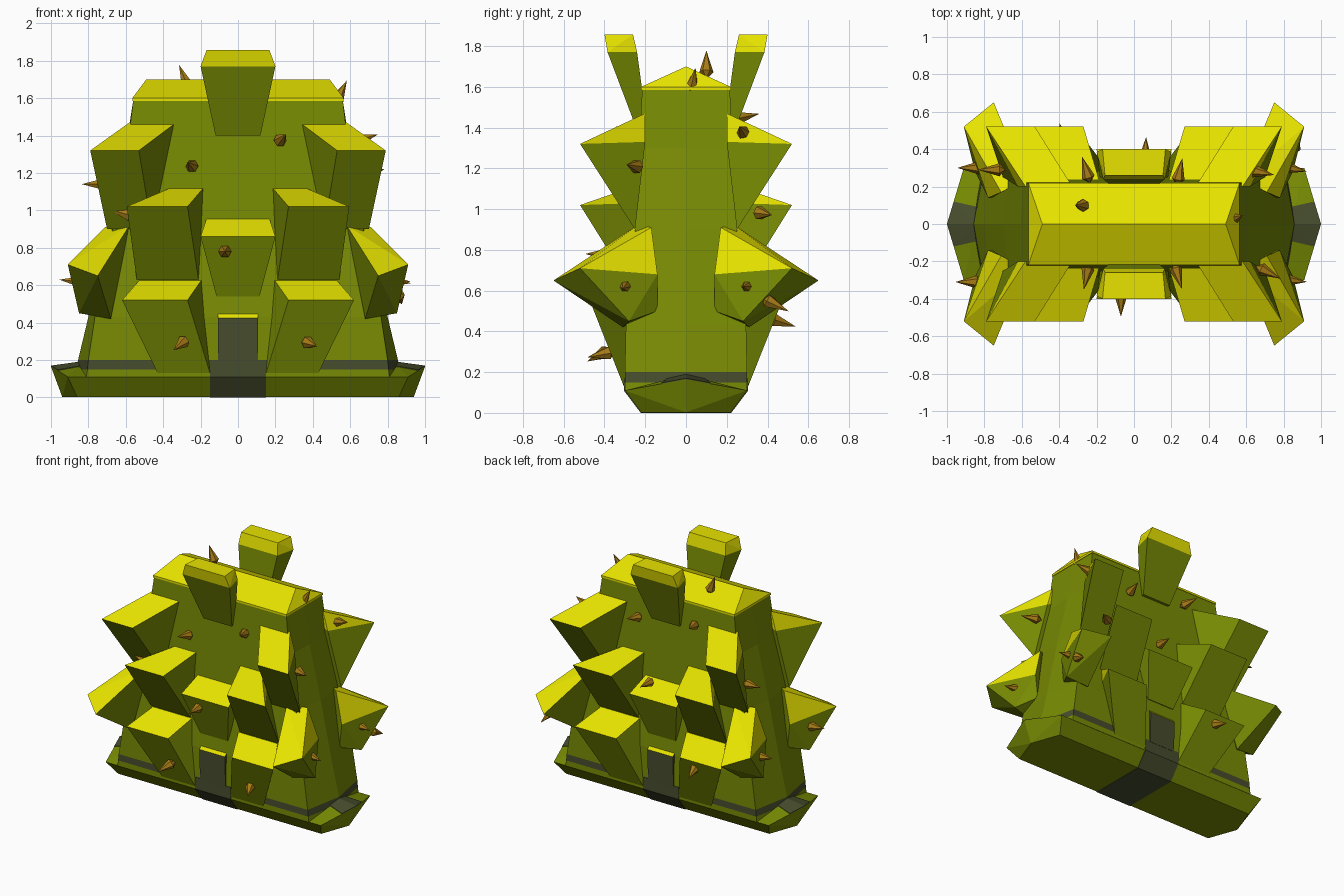
import bpy, bmesh, math
from mathutils import Vector


def mat(name, r, g, b):
    m = bpy.data.materials.new(name)
    m.diffuse_color = (r, g, b, 1)
    return m


GREEN = mat("moss_green", 0.19, 0.26, 0.001)
YELLOW = mat("bright_yellow", 0.80, 0.77, 0.0)
GREY = mat("dark_grey", 0.062, 0.074, 0.026)
BROWN = mat("thorn_brown", 0.39, 0.20, 0.008)


def finish(name, bm, mats, rule=None):
    bmesh.ops.recalc_face_normals(bm, faces=bm.faces[:])
    if rule:
        for f in bm.faces:
            f.normal_update()
            f.material_index = int(rule(f))
    me = bpy.data.meshes.new(name)
    bm.to_mesh(me)
    bm.free()
    for m in mats:
        me.materials.append(m)
    ob = bpy.data.objects.new(name, me)
    bpy.context.collection.objects.link(ob)
    return ob


def hull(name, pts, mats, rule=None):
    bm = bmesh.new()
    for p in pts:
        bm.verts.new(p)
    bmesh.ops.convex_hull(bm, input=bm.verts[:])
    loose = [v for v in bm.verts if not v.link_faces]
    bmesh.ops.delete(bm, geom=loose, context='VERTS')
    bmesh.ops.dissolve_limit(bm, angle_limit=0.01, verts=bm.verts[:], edges=bm.edges[:])
    return finish(name, bm, mats, rule)


def both(pts):
    """Points repeated in all four quadrants."""
    return {(sx * x, sy * y, z) for x, y, z in pts for sx in (1, -1) for sy in (1, -1)}


def top_rule(f):
    return f.normal.z > 0.4


# Main wall: stacked six-sided sections with pointed ends, grey band near the foot
sections = [(0.108, 0.81, 0.87, 0.30), (0.15, 0.805, 0.865, 0.30), (0.20, 0.80, 0.855, 0.30),
            (0.43, 0.765, 0.80, 0.295), (0.90, 0.67, 0.70, 0.25),
            (1.30, 0.595, 0.605, 0.23), (1.59, 0.56, 0.56, 0.215)]
bm = bmesh.new()
rings = []
for z, xc, xt, y in sections:
    pts = [(xt, 0), (xc, y), (-xc, y), (-xt, 0), (-xc, -y), (xc, -y)]
    rings.append([bm.verts.new((px, py, z)) for px, py in pts])
for a, b in zip(rings, rings[1:]):
    for i in range(6):
        j = (i + 1) % 6
        bm.faces.new((a[i], a[j], b[j], b[i]))
bm.faces.new(rings[0])
bm.faces.new(rings[-1])
finish("wall", bm, [GREEN, GREY],
       lambda f: 0.16 < f.calc_center_median().z < 0.19)

# Flared base with pointed ends
hull("base", both([(0.94, 0, 0.003), (0.86, 0.22, 0.003), (0.91, 0.30, 0.11), (1.0, 0, 0.165),
                   (0.81, 0.30, 0.11), (0.84, 0, 0.187)]), [GREEN])

# Grey plates on the base ends
for s in (1, -1):
    pts = []
    for x, y, z in [(1.0, 0, 0.165), (0.964, 0.12, 0.143), (0.83, 0.09, 0.166), (0.84, 0, 0.187)]:
        for sy in (1, -1):
            pts += [(s * x, sy * y, z), (s * x, sy * y, z + 0.005)]
    hull("base_end_plate", set(pts), [GREY])

# Hipped roof
hull("roof", both([(0.565, 0.22, 1.585), (0.565, 0.22, 1.60), (0.49, 0, 1.70)]), [YELLOW])

# Door and the grey strip running under the base
hull("door_strip", both([(0.15, 0.222, 0), (0.15, 0.304, 0.108), (0.15, 0.304, 0.2)]), [GREY])
hull("door", both([(0.108, 0.306, 0.19), (0.108, 0.312, 0.425), (0.108, 0.285, 0.455)]),
     [GREY, YELLOW], top_rule)

# Jutting blocks: tip edge, top back edge, bottom edge (outer, inner), outer cap corner
blocks = {
    "upper_block": [(0.79, 0.52, 1.32), (0.53, 0.52, 1.32), (0.58, 0.20, 1.47),
                    (0.33, 0.20, 1.47), (0.70, 0.25, 0.90), (0.46, 0.25, 0.90),
                    (0.62, 0.20, 1.33)],
    "middle_block": [(0.595, 0.52, 1.02), (0.27, 0.52, 1.02), (0.36, 0.23, 1.12),
                     (0.185, 0.23, 1.12), (0.54, 0.27, 0.62), (0.21, 0.27, 0.62),
                     (0.41, 0.23, 1.03)],
    "lower_block": [(0.62, 0.46, 0.52), (0.27, 0.46, 0.52), (0.52, 0.26, 0.635),
                    (0.19, 0.26, 0.635), (0.43, 0.305, 0.13), (0.15, 0.305, 0.13),
                    (0.515, 0.26, 0.53)],
    "corner_block": [(0.75, 0.65, 0.65), (0.91, 0.52, 0.71), (0.71, 0.17, 0.91),
                     (0.58, 0.24, 0.92), (0.85, 0.28, 0.45), (0.68, 0.31, 0.42),
                     (0.78, 0.14, 0.68), (0.76, 0.14, 0.50)],
}
for name, pts in blocks.items():
    tip_z = pts[0][2]
    for sx in (1, -1):
        for sy in (1, -1):
            # Yellow where the face points up or lies wholly above the tip
            hull(name, [(sx * x, sy * y, z) for x, y, z in pts], [GREEN, YELLOW],
                 lambda f: top_rule(f) or min(v.co.z for v in f.verts) > tip_z - 0.005)

for sy in (1, -1):
    # Small block above the door
    pts = [(0.20, 0.40, 0.86), (0.165, 0.23, 0.965), (0.115, 0.29, 0.54), (0.115, 0.25, 0.54),
           (0.18, 0.23, 0.86)]
    hull("centre_block", [(s * x, sy * y, z) for x, y, z in pts for s in (1, -1)],
         [GREEN, YELLOW], top_rule)
    # Leaning top horn and its yellow cap
    pts = [(0.12, 0.245, 1.40), (0.105, 0.19, 1.40), (0.20, 0.385, 1.77), (0.165, 0.24, 1.77)]
    hull("horn", [(s * x, sy * y, z) for x, y, z in pts for s in (1, -1)], [GREEN])
    pts = [(0.20, 0.385, 1.77), (0.165, 0.24, 1.77), (0.168, 0.40, 1.857), (0.155, 0.26, 1.857)]
    hull("horn_cap", [(s * x, sy * y, z) for x, y, z in pts for s in (1, -1)], [YELLOW])

# Thorns: position of the middle, pointing direction
thorns = [
    ((-0.28, 0.10, 1.69), (-0.4, 0, 1)), ((0.54, 0.03, 1.61), (0.5, 0.2, 1)),
    ((0.23, -0.26, 1.38), (0.3, -1, 0.3)), ((-0.25, -0.26, 1.24), (-0.2, -1, 0.2)),
    ((0.24, 0.26, 1.38), (0.2, 1, 0.2)), ((-0.25, 0.27, 1.45), (-0.3, 1, 0.2)),
    ((-0.74, 0.29, 1.14), (-1, 0, 0)), ((-0.60, -0.30, 0.98), (-1, 0, 0.3)),
    ((0.66, 0.28, 1.38), (1, -0.2, 0.3)), ((0.70, -0.25, 1.21), (1, -0.5, 0.1)),
    ((-0.07, -0.40, 0.78), (0, -1, 0)), ((0.06, 0.37, 0.97), (0.05, 1, 0)),
    ((-0.86, -0.31, 0.62), (-1, 0, 0.1)), ((0.83, 0.30, 0.62), (1, -0.2, 0)),
    ((0.83, -0.30, 0.62), (1, -0.1, -0.1)), ((-0.85, 0.30, 0.62), (-1, 0, 0.1)),
    ((-0.30, -0.41, 0.29), (-0.6, -1, -0.5)), ((0.38, -0.40, 0.29), (0.5, -1, -0.2)),
    ((0.86, 0.42, 0.54), (0.2, 1, -0.5)), ((-0.38, 0.45, 0.45), (-0.2, 1, -0.3)),
    ((0.56, 0.37, 0.98), (0.9, 0.6, -0.1)),
]
for pos, d in thorns:
    q = Vector(d).normalized().to_track_quat('Z', 'Y')
    ring = [(0.035 * math.cos(i * math.pi / 3), 0.035 * math.sin(i * math.pi / 3), -0.02)
            for i in range(6)]
    pts = [Vector(pos) + q @ Vector(p) for p in ring + [(0, 0, 0.095), (0, 0, -0.055)]]
    hull("thorn", pts, [BROWN])
